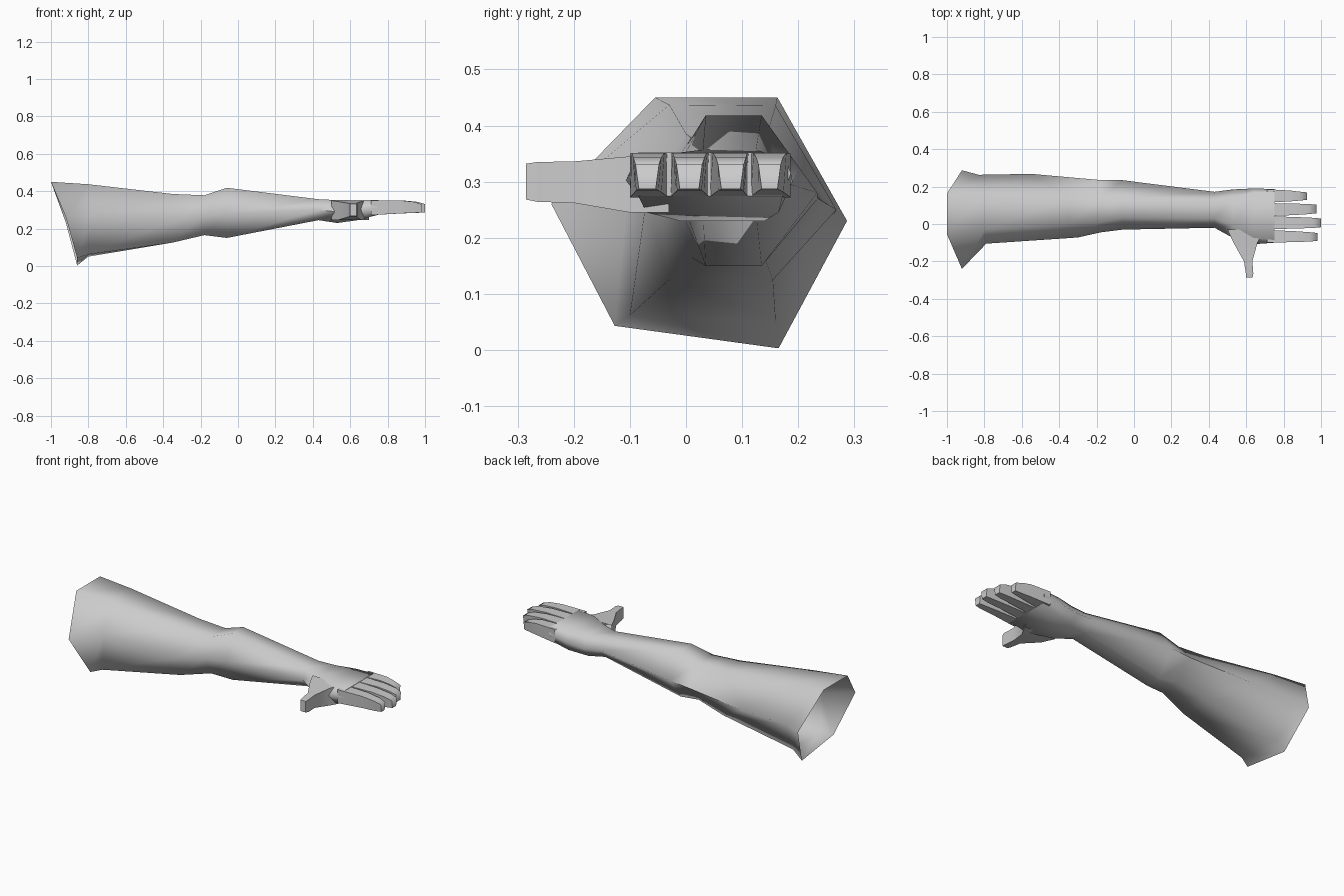
import bpy, bmesh, math

if "Cube" in bpy.data.objects:
    bpy.data.objects.remove(bpy.data.objects["Cube"])


def loft(name, rings, cap_start=True, cap_end=True, angle=75):
    """Skin a list of equal-sized rings of (x, y, z) points."""
    bm = bmesh.new()
    vs = [[bm.verts.new(p) for p in r] for r in rings]
    n = len(rings[0])
    for a, b in zip(vs, vs[1:]):
        for i in range(n):
            j = (i + 1) % n
            bm.faces.new((a[i], a[j], b[j], b[i]))
    if cap_start:
        bm.faces.new(vs[0][::-1])
    if cap_end:
        bm.faces.new(vs[-1])
    bmesh.ops.recalc_face_normals(bm, faces=bm.faces)
    me = bpy.data.meshes.new(name)
    bm.to_mesh(me)
    bm.free()
    ob = bpy.data.objects.new(name, me)
    bpy.context.collection.objects.link(ob)
    bpy.ops.object.select_all(action='DESELECT')
    ob.select_set(True)
    bpy.context.view_layer.objects.active = ob
    bpy.ops.object.shade_smooth_by_angle(angle=math.radians(angle))
    return ob


def hexagon(x, y0, y1, z0, z1, t0, t1, zm):
    """Six-sided section: flat top and bottom t0..t1, side points at y0 and y1."""
    return [(x, t0, z1), (x, t1, z1), (x, y1, zm),
            (x, t1, z0), (x, t0, z0), (x, y0, zm)]


def box(x, y0, y1, z0, z1, pinch=0.0):
    """Four-sided section, narrower underneath."""
    return [(x, y0, z1), (x, y1, z1), (x, y1 - pinch, z0), (x, y0 + pinch, z0)]


# Arm and palm: slanted open shoulder, elbow, wrist, knuckles
arm = [
    [(-1, -.055, .45), (-1, .163, .45), (-.92, .287, .23),
     (-.86, .165, .003), (-.86, -.127, .043), (-.92, -.24, .26)],
    [(-.80, -.03, .437), (-.80, .16, .435), (-.83, .263, .24),
     (-.80, .16, .05), (-.80, -.10, .062), (-.79, -.105, .27)],
    [(-.35, .00, .385), (-.35, .145, .385), (-.55, .268, .25),
     (-.35, .155, .125), (-.35, -.03, .125), (-.30, -.072, .26)],
    hexagon(-.18, -.045, .235, .165, .378, .01, .14, .27),
    hexagon(-.06, -.03, .234, .15, .418, .035, .135, .28),
    hexagon(.43, -.02, .172, .245, .357, .03, .125, .30),
    hexagon(.53, -.075, .185, .23, .352, -.01, .14, .29),
    hexagon(.64, -.108, .19, .245, .352, -.07, .165, .30),
    hexagon(.75, -.10, .187, .274, .352, -.085, .172, .315),
]
loft("arm_and_palm", arm, cap_start=False)

# Fingers: base y range, tip y range, tip x
fingers = {
    "index_finger": (-.100, -.032, -.093, -.045, .98),
    "middle_finger": (-.028, .042, -.020, .032, 1.0),
    "ring_finger": (.042, .112, .054, .106, .975),
    "little_finger": (.115, .186, .126, .172, .925),
}
for name, (a0, a1, b0, b1, tip) in fingers.items():
    mid = .72 + (tip - .72) * .55
    m0, m1 = a0 * .5 + b0 * .5, a1 * .5 + b1 * .5
    loft(name, [box(.71, a0, a1, .272, .350),
                box(mid, m0, m1, .281, .351, .005),
                box(tip - .04, b0 - .001, b1 + .001, .284, .343, .005),
                box(tip, b0 + .003, b1 - .003, .287, .331, .006)],
         cap_start=False)

# Thumb: sections along -y given as y, x range, z range
thumb = [(-.03, .50, .70, .245, .350), (-.10, .532, .66, .245, .345),
         (-.20, .588, .633, .262, .336), (-.265, .598, .638, .264, .335),
         (-.285, .600, .634, .268, .332)]
loft("thumb", [[(x0, y, z1), (x1, y, z1), (x1, y, z0), (x0, y, z0)]
               for y, x0, x1, z0, z1 in thumb], cap_start=False)
